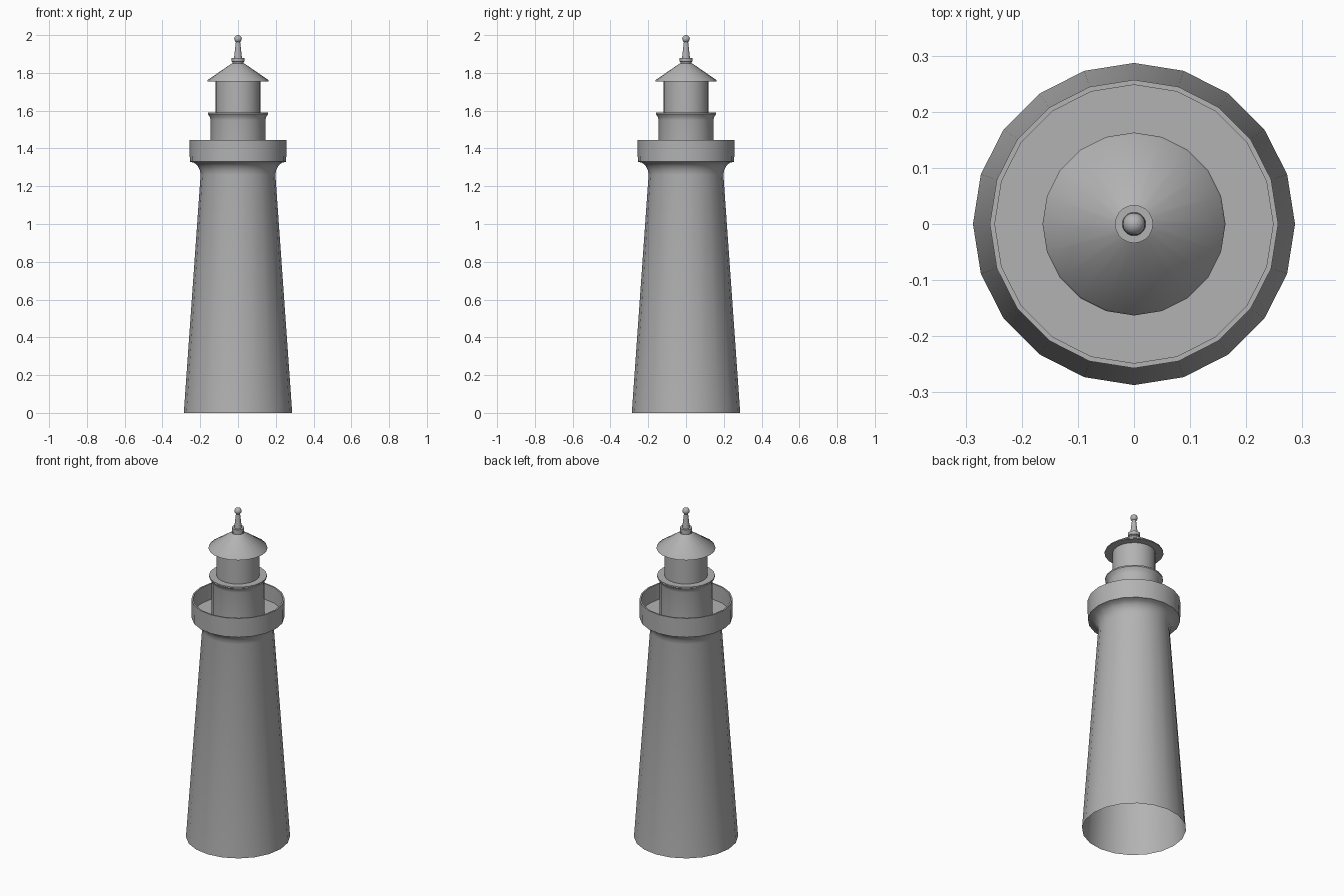
import bpy
import bmesh
from math import sin, cos, tau, radians

SIDES = 20

cube = bpy.data.objects.get("Cube")
if cube:
    bpy.data.objects.remove(cube, do_unlink=True)

# Single plain grey for the whole building
grey = bpy.data.materials.new("plain_grey")
grey.use_nodes = True
grey.diffuse_color = (0.45, 0.45, 0.45, 1)
shader = grey.node_tree.nodes["Principled BSDF"]
shader.inputs["Base Color"].default_value = grey.diffuse_color
shader.inputs["Roughness"].default_value = 0.8


def finish(obj):
    obj.data.materials.append(grey)
    bpy.ops.object.select_all(action="DESELECT")
    obj.select_set(True)
    bpy.context.view_layer.objects.active = obj
    bpy.ops.object.shade_smooth_by_angle(angle=radians(35))


def lathe(name, profile, sides=SIDES):
    """Spin a bottom-to-top (radius, height) profile about z; radius 0 closes to a point."""
    bm = bmesh.new()
    rings = []
    for r, z in profile:
        n = sides if r > 0 else 1
        rings.append([bm.verts.new((r * cos(tau * i / sides), r * sin(tau * i / sides), z))
                      for i in range(n)])
    for low, high in zip(rings, rings[1:]):
        for i in range(sides):
            j = (i + 1) % sides
            corners = [low[i % len(low)], low[j % len(low)],
                       high[j % len(high)], high[i % len(high)]]
            bm.faces.new(list(dict.fromkeys(corners)))
    mesh = bpy.data.meshes.new(name)
    bm.to_mesh(mesh)
    bm.free()
    obj = bpy.data.objects.new(name, mesh)
    bpy.context.collection.objects.link(obj)
    finish(obj)
    return obj


# Tapered tower, open underneath, with a curved flare below the gallery
flare = [(0.255 - 0.057 * cos(radians(a)), 1.26 + 0.07 * sin(radians(a)))
         for a in (0, 22, 45, 67, 90)]
lathe("tower", [(0.287, 0)] + flare)

# Gallery: parapet wall with a thin rim and a sunken deck
lathe("gallery", [(0.255, 1.33), (0.257, 1.445), (0.248, 1.445),
                  (0.248, 1.35), (0, 1.35)])

# Watch room drum with a flared ledge
lathe("watch_room", [(0.145, 1.35), (0.145, 1.55), (0.149, 1.567),
                     (0.16, 1.582), (0.16, 1.59), (0, 1.59)])

# Lantern room
lathe("lantern_room", [(0.119, 1.59), (0.119, 1.755)])

# Conical roof with a thin eave
lathe("roof", [(0.115, 1.755), (0.163, 1.755), (0.16, 1.763), (0.033, 1.85)])

# Roof vent collar
lathe("vent_collar", [(0.029, 1.846), (0.029, 1.858), (0.034, 1.86),
                      (0.034, 1.88), (0.0, 1.88)])

# Tapered spire
lathe("spire", [(0.021, 1.88), (0.011, 1.968)])

# Ball finial
bpy.ops.mesh.primitive_uv_sphere_add(segments=SIDES, ring_count=10,
                                     radius=0.02, location=(0, 0, 1.98))
ball = bpy.context.object
ball.name = "ball_finial"
finish(ball)
